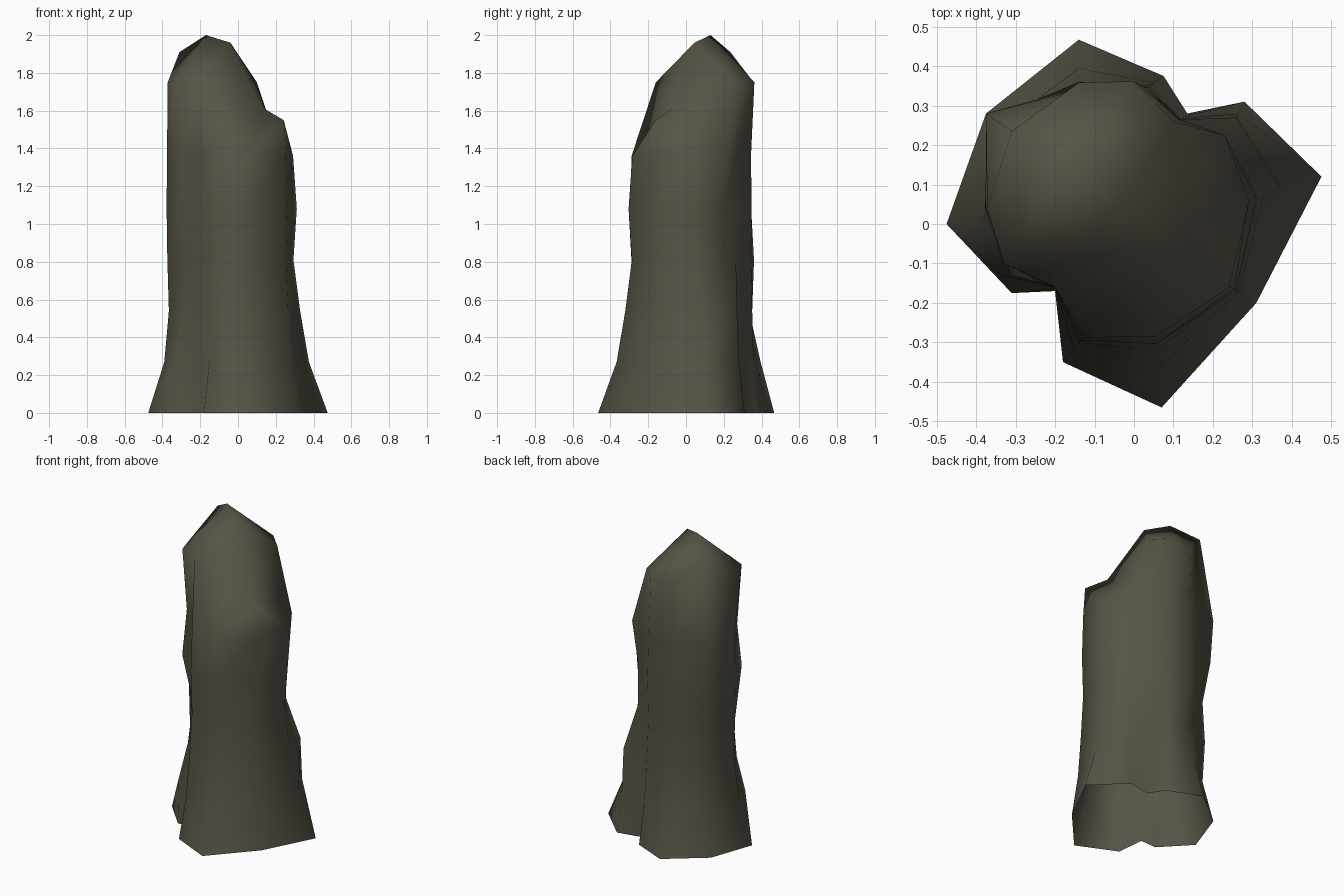
import bpy
import bmesh

if "Cube" in bpy.data.objects:
    bpy.data.objects.remove(bpy.data.objects["Cube"])

# Cross-section outlines (12 points, counter-clockwise) with two vertical gullies
BASE = [(.475, .12), (.28, .31), (.135, .28), (.075, .375), (-.14, .467), (-.375, .28),
        (-.475, 0), (-.31, -.175), (-.2, -.17), (-.18, -.35), (.07, -.465), (.31, -.2)]
MID = [(.297, .06), (.21, .2), (.115, .265), (.03, .345), (-.14, .35), (-.37, .275),
       (-.372, .03), (-.3, -.1), (-.2, -.16), (-.13, -.29), (.055, -.29), (.255, -.165)]
# Lumpy columns: their own positions on the five levels above the ground
LUMPS = {1: [(.265, .28), (.26, .27), (.205, .2), (.205, .2), (.23, .225)],
         4: [(-.14, .395), (-.14, .335), (-.14, .36), (-.14, .345), (-.14, .34)],
         5: [(-.33, .235), (-.34, .245), (-.33, .235), (-.365, .265), (-.375, .28)],
         6: [(-.39, .01), (-.366, .03), (-.374, .03), (-.378, .04), (-.376, .04)],
         7: [(-.335, -.13), (-.28, -.1), (-.27, -.09), (-.31, -.13), (-.305, -.09)]}
# height, blend from base outline to mid outline
LEVELS = [(0, 0), (.27, .56), (.54, .82), (.81, 1.02), (1.08, .92), (1.36, 1.03)]
# Broken rim above the last level; columns 0, 1, 9 and 10 end on that level
RIM = {2: (.1, .26, 1.75), 3: (0, .362, 1.75), 4: (-.14, .358, 1.75), 5: (-.31, .235, 1.91),
       6: (-.372, .04, 1.75), 7: (-.33, -.1, 1.75), 8: (-.2, -.16, 1.75), 11: (.242, -.16, 1.55)}

stone = bpy.data.materials.new("dark brown stone")
stone.diffuse_color = (.096, .086, .061, 1)
stone.use_nodes = True
stone.node_tree.nodes["Principled BSDF"].inputs["Base Color"].default_value = stone.diffuse_color

bm = bmesh.new()
rings = []
for k, (z, t) in enumerate(LEVELS):
    ring = []
    for i, (b, m) in enumerate(zip(BASE, MID)):
        x, y = b[0] + (m[0] - b[0]) * t, b[1] + (m[1] - b[1]) * t
        if k and i in LUMPS:
            x, y = LUMPS[i][k - 1]
        ring.append(bm.verts.new((x, y, z)))
    rings.append(ring)
rim = [bm.verts.new(RIM[i]) if i in RIM else rings[-1][i] for i in range(12)]
rings.append(rim)

# Side walls (open underneath); merged corners become triangles or vanish
for lo, hi in zip(rings, rings[1:]):
    for i in range(12):
        j = (i + 1) % 12
        corners = list(dict.fromkeys((lo[i], lo[j], hi[j], hi[i])))
        if len(corners) > 2:
            bm.faces.new(corners)

# Sloping cap: peak, shoulder and lower shelf
peak = bm.verts.new((-.17, .13, 2))
shoulder = bm.verts.new((-.04, .045, 1.96))
shelf = bm.verts.new((.14, -.075, 1.61))


def fan(centre, first, last):
    for i in range(first, last):
        bm.faces.new((rim[i % 12], rim[(i + 1) % 12], centre))


fan(peak, 2, 7)
fan(shoulder, 7, 8)
fan(shelf, 8, 14)
for tri in ((rim[7], shoulder, peak), (rim[8], shelf, shoulder),
            (rim[2], peak, shoulder), (rim[2], shoulder, shelf)):
    bm.faces.new(tri)
bmesh.ops.recalc_face_normals(bm, faces=bm.faces)
for f in bm.faces:
    f.smooth = True

mesh = bpy.data.meshes.new("rock_pillar")
bm.to_mesh(mesh)
bm.free()
mesh.materials.append(stone)
pillar = bpy.data.objects.new("rock_pillar", mesh)
bpy.context.collection.objects.link(pillar)
